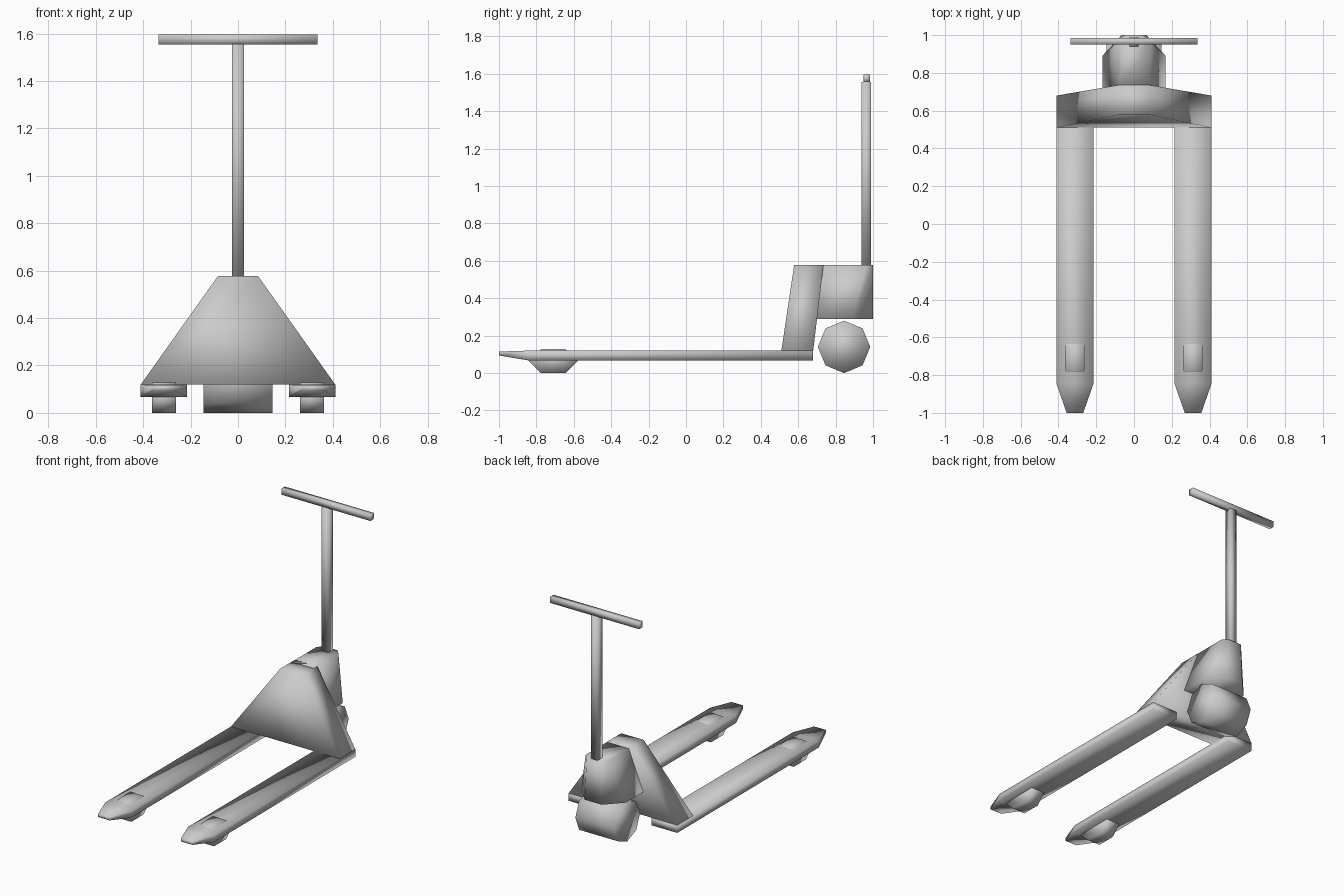
import bpy, bmesh, math

if "Cube" in bpy.data.objects:
    bpy.data.objects.remove(bpy.data.objects["Cube"])


def loft(name, rings):
    """Skin matching closed rings of points and cap both ends."""
    bm = bmesh.new()
    vr = [[bm.verts.new(p) for p in r] for r in rings]
    n = len(vr[0])
    for a, b in zip(vr, vr[1:]):
        for i in range(n):
            j = (i + 1) % n
            bm.faces.new((a[i], a[j], b[j], b[i]))
    bm.faces.new(vr[0])
    bm.faces.new(vr[-1])
    bmesh.ops.recalc_face_normals(bm, faces=bm.faces)
    me = bpy.data.meshes.new(name)
    bm.to_mesh(me)
    bm.free()
    for p in me.polygons:
        p.use_smooth = True
    ob = bpy.data.objects.new(name, me)
    bpy.context.collection.objects.link(ob)
    return ob


def rect_xy(x0, x1, y0, y1, z):
    return [(x0, y0, z), (x1, y0, z), (x1, y1, z), (x0, y1, z)]


def rect_xz(x0, x1, z0, z1, y):
    return [(x0, y, z0), (x1, y, z0), (x1, y, z1), (x0, y, z1)]


def roller(name, cx, half, cy, cz, ry, rz, n):
    def ring(x):
        return [(x, cy + ry * math.cos(2 * math.pi * i / n),
                 cz + rz * math.sin(2 * math.pi * i / n)) for i in range(n)]
    return loft(name, [ring(cx - half), ring(cx + half)])


# forks with tapered tips, and hexagonal load rollers
for side, s in (("left", -1), ("right", 1)):
    c = 0.3125 * s
    loft(side + "_fork", [
        rect_xz(c - 0.044, c + 0.044, 0.094, 0.115, -1.0),
        rect_xz(c - 0.098, c + 0.098, 0.068, 0.12, -0.845),
        rect_xz(c - 0.098, c + 0.098, 0.068, 0.12, 0.68)])
    roller(side + "_load_roller", c, 0.05, -0.71, 0.064, 0.131, 0.064 / math.sin(math.pi / 3), 6)

# leaning front panel
loft("front_panel", [rect_xy(-0.41, 0.41, 0.51, 0.68, 0.12),
                     rect_xy(-0.085, 0.085, 0.578, 0.735, 0.577)])


# pump housing, narrower at the top
def housing_ring(w, y1, w2, z):
    half = [(w, 0.70), (w, y1), (w2, 1.0)]
    return [(x, y, z) for x, y in half] + [(-x, y, z) for x, y in reversed(half)]


loft("pump_housing", [housing_ring(0.168, 0.89, 0.065, 0.29),
                      housing_ring(0.083, 0.965, 0.05, 0.577)])

# steering wheel roller
roller("steering_wheel_roller", 0, 0.146, 0.845, 0.14, 0.14, 0.14, 8)

# mast and handle bar
loft("mast", [rect_xy(-0.025, 0.025, 0.938, 0.99, 0.55),
              rect_xy(-0.025, 0.025, 0.938, 0.99, 1.557)])
loft("handle_bar", [rect_xy(-0.336, 0.336, 0.949, 0.985, 1.555),
                    rect_xy(-0.336, 0.336, 0.949, 0.985, 1.597)])
